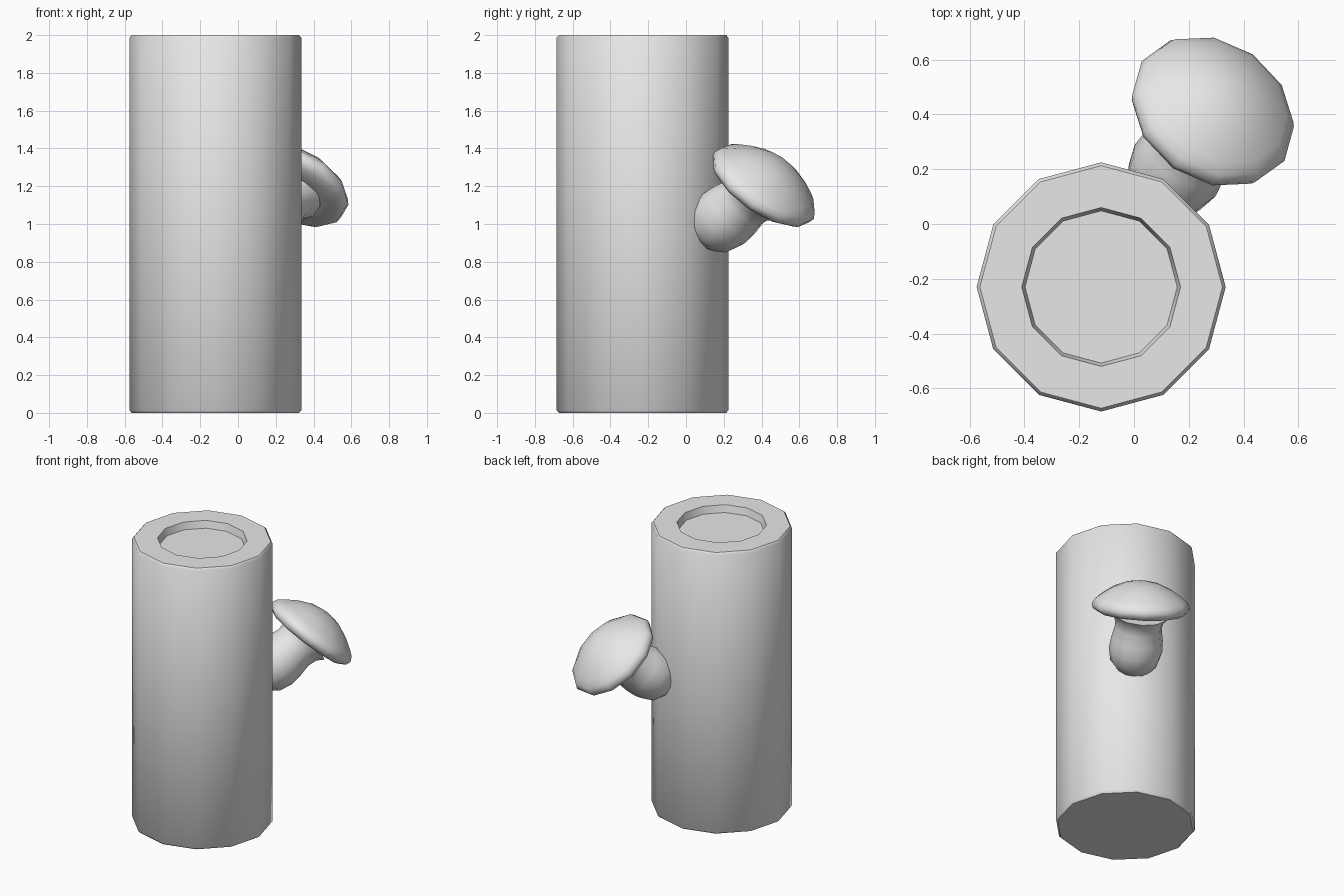
import bpy, math
from mathutils import Vector

if "Cube" in bpy.data.objects:
    bpy.data.objects.remove(bpy.data.objects["Cube"])

SIDES = 12

grey = bpy.data.materials.new("plain grey")
grey.use_nodes = True
grey.diffuse_color = (0.8, 0.8, 0.8, 1)
grey.node_tree.nodes["Principled BSDF"].inputs["Base Color"].default_value = grey.diffuse_color


def lathe(name, profile, origin, axis, smooth_angle):
    """Revolve (radius, height) points around an axis and close both ends."""
    verts, faces = [], []
    for r, h in profile:
        for i in range(SIDES):
            a = math.tau * i / SIDES
            verts.append((r * math.cos(a), r * math.sin(a), h))
    for j in range(len(profile) - 1):
        for i in range(SIDES):
            k = (i + 1) % SIDES
            a, b = j * SIDES, (j + 1) * SIDES
            faces.append((a + i, a + k, b + k, b + i))
    faces.append(tuple(reversed(range(SIDES))))
    faces.append(tuple(range(len(verts) - SIDES, len(verts))))
    mesh = bpy.data.meshes.new(name)
    mesh.from_pydata(verts, [], faces)
    mesh.materials.append(grey)
    ob = bpy.data.objects.new(name, mesh)
    bpy.context.collection.objects.link(ob)
    ob.location = origin
    ob.rotation_euler = Vector(axis).to_track_quat('Z', 'Y').to_euler()
    bpy.ops.object.select_all(action='DESELECT')
    ob.select_set(True)
    bpy.context.view_layer.objects.active = ob
    bpy.ops.object.shade_smooth_by_angle(angle=math.radians(smooth_angle))
    return ob


# Log with softened rims and a shallow recess in the top
R = 0.455
lathe("log", [(R - 0.012, 0), (R, 0.014), (R, 1.986), (R - 0.012, 2),
              (0.29, 2), (0.278, 1.95)], (-0.12, -0.23, 0), (0, 0, 1), 50)

# Mushroom growing out of the back left of the log
cap_centre = Vector((0.287, 0.41, 1.2))
stem_base = Vector((0.15, 0.195, 1.025))
azimuth, tilt = math.radians(55), math.radians(50)
cap_axis = Vector((math.cos(azimuth) * math.cos(tilt),
                   math.sin(azimuth) * math.cos(tilt), math.sin(tilt)))

lathe("mushroom_stem", [(0.03, -0.175), (0.1, -0.15), (0.155, -0.085), (0.175, 0),
                        (0.168, 0.08), (0.152, 0.16), (0.16, 0.22), (0.19, 0.265)],
      stem_base, cap_centre - stem_base, 80)

lathe("mushroom_cap", [(0.1, -0.045), (0.2, -0.05), (0.275, -0.045), (0.308, -0.025),
                       (0.318, 0.005), (0.302, 0.038), (0.265, 0.068), (0.2, 0.112),
                       (0.12, 0.148), (0.04, 0.165)],
      cap_centre, cap_axis, 80)
